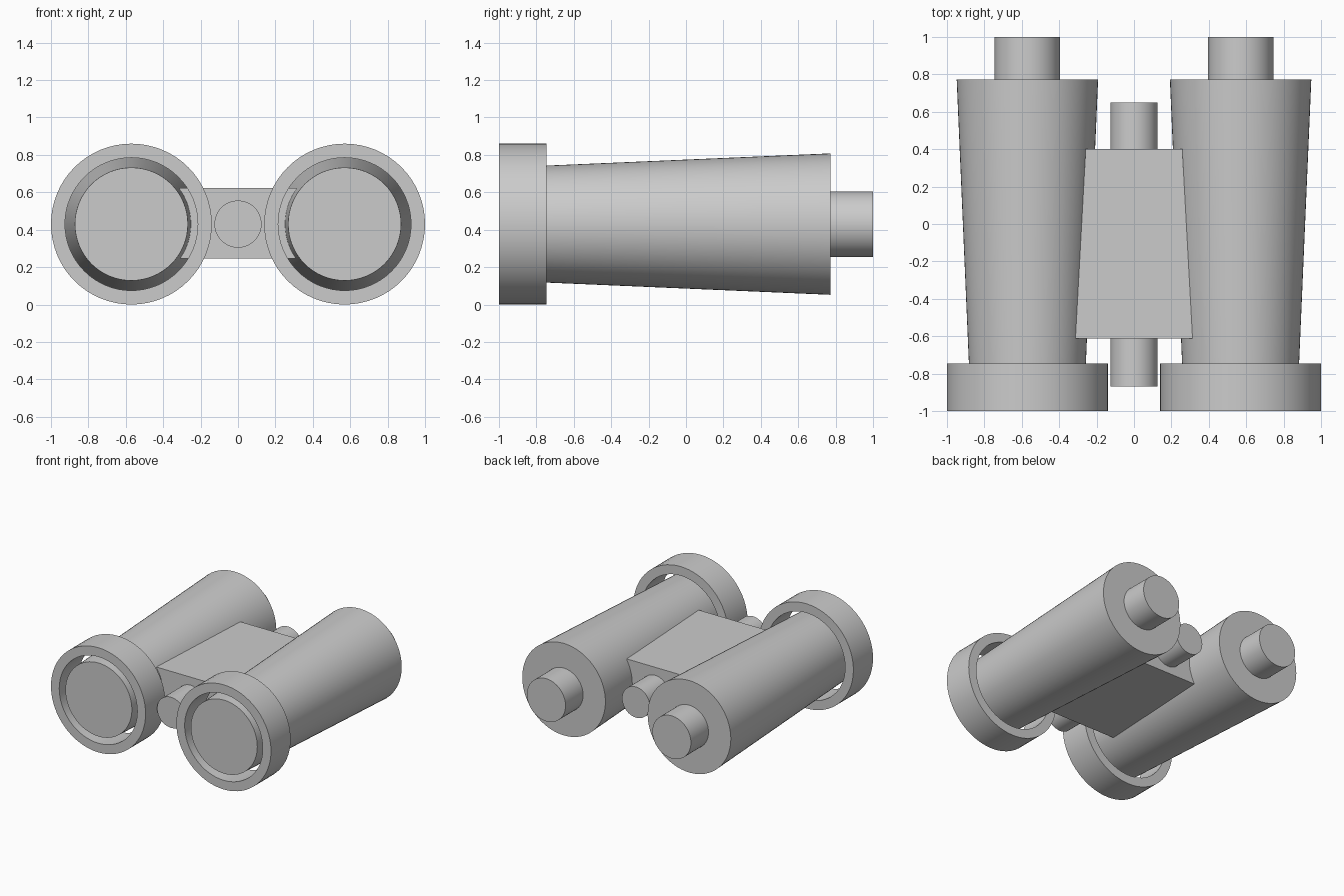
import bpy, bmesh, math

if "Cube" in bpy.data.objects:
    bpy.data.objects.remove(bpy.data.objects["Cube"])

Z = 0.43      # height of the tube axes
SEG = 64

grey = bpy.data.materials.new("light_grey")
grey.diffuse_color = (0.6, 0.6, 0.6, 1)
grey.use_nodes = True
grey.node_tree.nodes["Principled BSDF"].inputs["Base Color"].default_value = grey.diffuse_color


def finish(name, bm, smooth=True):
    bmesh.ops.recalc_face_normals(bm, faces=bm.faces[:])
    me = bpy.data.meshes.new(name)
    bm.to_mesh(me)
    bm.free()
    ob = bpy.data.objects.new(name, me)
    bpy.context.collection.objects.link(ob)
    me.materials.append(grey)
    if smooth:
        bpy.ops.object.select_all(action='DESELECT')
        ob.select_set(True)
        bpy.context.view_layer.objects.active = ob
        bpy.ops.object.shade_smooth_by_angle(angle=math.radians(30))
    return ob


def lathe(name, x, profile, closed=False):
    """Revolve (radius, y) points around an axis along y; cap open ends."""
    bm = bmesh.new()
    rings = [[bm.verts.new((x + r * math.cos(a), y, Z + r * math.sin(a)))
              for a in (2 * math.pi * i / SEG for i in range(SEG))]
             for r, y in profile]
    pairs = list(zip(rings, rings[1:]))
    if closed:
        pairs.append((rings[-1], rings[0]))
    else:
        bm.faces.new(rings[0])
        bm.faces.new(rings[-1])
    for a, b in pairs:
        for i in range(SEG):
            j = (i + 1) % SEG
            bm.faces.new((a[i], a[j], b[j], b[i]))
    return finish(name, bm)


# Tapered barrels, eyepieces and open front rings
for side, x in (("left", -0.57), ("right", 0.57)):
    lathe(side + "_barrel", x, [(0.302, -0.995), (0.378, 0.772)])
    lathe(side + "_eyepiece", x, [(0.175, 0.70), (0.175, 1.0)])
    lathe(side + "_front_ring", x, [(0.43, -1.0), (0.43, -0.745),
                                    (0.355, -0.745), (0.355, -1.0)], closed=True)

# Central hinge pin
lathe("hinge_pin", 0, [(0.126, -0.87), (0.126, 0.65)])

# Tapered bridge block
bm = bmesh.new()
base = bm.faces.new([bm.verts.new((x, y, 0.245)) for x, y in
                     ((-0.313, -0.613), (0.313, -0.613), (0.258, 0.4), (-0.258, 0.4))])
top = bmesh.ops.extrude_face_region(bm, geom=[base])
bmesh.ops.translate(bm, vec=(0, 0, 0.377),
                    verts=[g for g in top["geom"] if isinstance(g, bmesh.types.BMVert)])
finish("bridge_block", bm, smooth=False)
